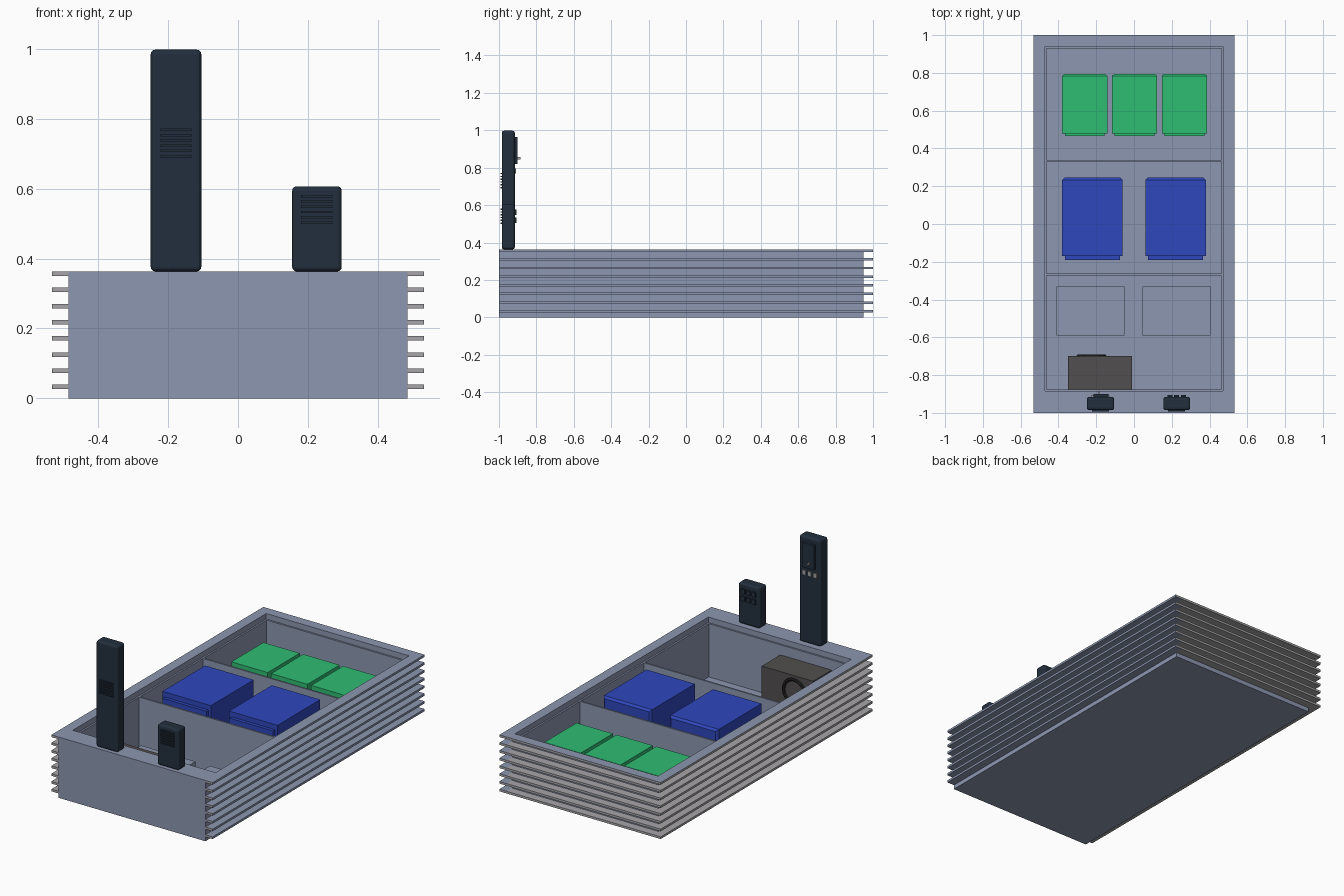
import bpy
import bmesh
import math

if "Cube" in bpy.data.objects:
    bpy.data.objects.remove(bpy.data.objects["Cube"], do_unlink=True)


def material(name, *srgb):
    color = [(c / 255 / 12.92 if c < 11 else ((c / 255 + 0.055) / 1.055) ** 2.4) for c in srgb] + [1]
    m = bpy.data.materials.new(name)
    m.use_nodes = True
    m.diffuse_color = color
    m.node_tree.nodes["Principled BSDF"].inputs["Base Color"].default_value = color
    return m


STEEL = material("blue grey metal", 140, 151, 177)
GREY = material("warm grey metal", 167, 165, 168)
NAVY = material("dark navy", 34, 47, 61)
BLUE = material("blue plastic", 46, 71, 189)
GREEN = material("green plastic", 47, 189, 114)
BROWN = material("dark brown grey", 81, 79, 78)
BLACK = material("near black", 38, 37, 37)


def add_box(bm, x, y, z):
    """Add a box spanning three (low, high) ranges and return its faces."""
    verts = bmesh.ops.create_cube(bm, size=1)["verts"]
    for v in verts:
        for i, (lo, hi) in enumerate((x, y, z)):
            v.co[i] = hi if v.co[i] > 0 else lo
    return {f for v in verts for f in v.link_faces}


def finish(bm, name, *mats):
    bm.normal_update()
    mesh = bpy.data.meshes.new(name)
    bm.to_mesh(mesh)
    bm.free()
    for m in mats:
        mesh.materials.append(m)
    obj = bpy.data.objects.new(name, mesh)
    bpy.context.collection.objects.link(obj)
    return obj


def boxes(name, mat, *spans):
    bm = bmesh.new()
    for s in spans:
        add_box(bm, *s)
    return finish(bm, name, mat)


def frame(name, mat, outer, inner, z):
    """Rectangular ring; outer and inner are (half width, front, back)."""
    bm = bmesh.new()
    loops = []
    for half, front, back in (outer, inner):
        for h in z:
            loops.append([bm.verts.new((sx * half, y, h)) for sx, y in
                          ((-1, front), (1, front), (1, back), (-1, back))])
    out_low, out_high, in_low, in_high = loops
    for a, b in ((out_low, out_high), (out_high, in_high), (in_high, in_low), (in_low, out_low)):
        for i in range(4):
            j = (i + 1) % 4
            bm.faces.new((a[i], a[j], b[j], b[i]))
    return finish(bm, name, mat)


# Tray walls, stepped rim, floor and dividers
TOP, STEP, FLOOR = 0.363, 0.33, 0.012
OUTER = (0.485, -1, 0.95)
frame("tray_walls", STEEL, OUTER, (0.462, -0.875, 0.93), (0, STEP))
frame("tray_rim", STEEL, OUTER, (0.472, -0.885, 0.94), (STEP, TOP))
boxes("tray_floor", STEEL, ((-0.462, 0.462), (-0.875, 0.93), (0, FLOOR)))
boxes("dividers", STEEL, *[((-0.462, 0.462), (y - 0.005, y + 0.005), (FLOOR, STEP))
                          for y in (0.335, -0.268)])

# Cooling fins around the sides and back
bm = bmesh.new()
for i in range(8):
    hi = TOP - i * 0.0463
    z = (hi - 0.013, hi)
    for part, x, y in (("left", (0.485, 0.533), (-1, 1)),
                       ("right", (-0.533, -0.485), (-1, 1)),
                       ("back", (-0.485, 0.485), (0.95, 1))):
        faces = add_box(bm, x, y, z)
        bm.normal_update()
        for f in faces:
            rim_top = i == 0 and f.normal.z > 0.5
            blue_side = part == "left" and abs(f.normal.y) < 0.5
            f.material_index = 0 if rim_top or blue_side else 1
finish(bm, "cooling_fins", STEEL, GREY)


# Storage boxes: chamfered lid edge at the back, narrower ledge at the front
def container(name, mat, x, y, top, ledge):
    bm = bmesh.new()
    add_box(bm, x, y, (FLOOR, top))
    edges = [e for e in bm.edges if all(v.co.y > y[1] - 0.001 for v in e.verts)
             and any(v.co.z > top - 0.001 for v in e.verts)]
    bmesh.ops.bevel(bm, geom=edges, offset=0.012, segments=1, affect="EDGES")
    add_box(bm, (x[0] + 0.015, x[1] - 0.015), (y[0] - ledge, y[0]), (FLOOR, top - 0.03))
    finish(bm, name, mat)


for name, x in (("right", (-0.38, -0.06)), ("left", (0.06, 0.38))):
    container("blue_box_" + name, BLUE, x, (-0.17, 0.245), 0.347, 0.02)
for name, x in (("right", (-0.38, -0.14)), ("middle", (-0.117, 0.123)), ("left", (0.147, 0.387))):
    container("green_box_" + name, GREEN, x, (0.48, 0.795), 0.275, 0.013)

# Low blocks in the front bay
boxes("low_blocks", STEEL, *[((x, x + 0.36), (-0.59, -0.33), (FLOOR, 0.077)) for x in (-0.41, 0.045)])

# Blower unit with a round outlet
boxes("blower_box", BROWN, ((-0.35, -0.01), (-0.875, -0.70), (FLOOR, 0.27)))
bpy.ops.mesh.primitive_torus_add(major_radius=0.07, minor_radius=0.01, major_segments=32, minor_segments=8,
                                 location=(-0.225, -0.70, 0.175), rotation=(math.pi / 2, 0, 0))
ring = bpy.context.object
ring.name = "blower_outlet"
ring.data.materials.append(BLACK)
bpy.ops.object.shade_smooth_by_angle()


# Upright towers with rounded edges and front louvres
def tower(name, x, top, louvre_low, louvre_high):
    body = boxes(name, NAVY, (x, (-0.985, -0.915), (TOP, top)))
    bevel = body.modifiers.new("rounded_edges", "BEVEL")
    bevel.width = 0.013
    bevel.segments = 3
    mid = sum(x) / 2
    count = 6
    pitch = (louvre_high - louvre_low) / count
    boxes(name + "_louvres", NAVY, *[((mid - 0.045, mid + 0.045), (-0.992, -0.984),
                                      (louvre_low + i * pitch, louvre_low + (i + 0.45) * pitch))
                                     for i in range(count)])


tower("tall_tower", (-0.25, -0.105), 0.998, 0.69, 0.78)
tower("short_tower", (0.155, 0.297), 0.607, 0.50, 0.59)

# Fittings on the back of the towers
boxes("tall_tower_panel", NAVY, ((-0.215, -0.135), (-0.916, -0.90), (0.82, 0.965)))
boxes("tall_tower_knob", GREY, ((-0.19, -0.18), (-0.90, -0.885), (0.845, 0.857)))
boxes("tall_tower_ports", GREY, *[((x - 0.012, x + 0.012), (-0.916, -0.908), (0.77, 0.797))
                                 for x in (-0.215, -0.178, -0.141)])
boxes("short_tower_sockets", NAVY, *[((x - 0.013, x + 0.013), (-0.916, -0.906), (z, z + 0.028))
                                    for x in (0.19, 0.226, 0.262) for z in (0.505, 0.548)])
